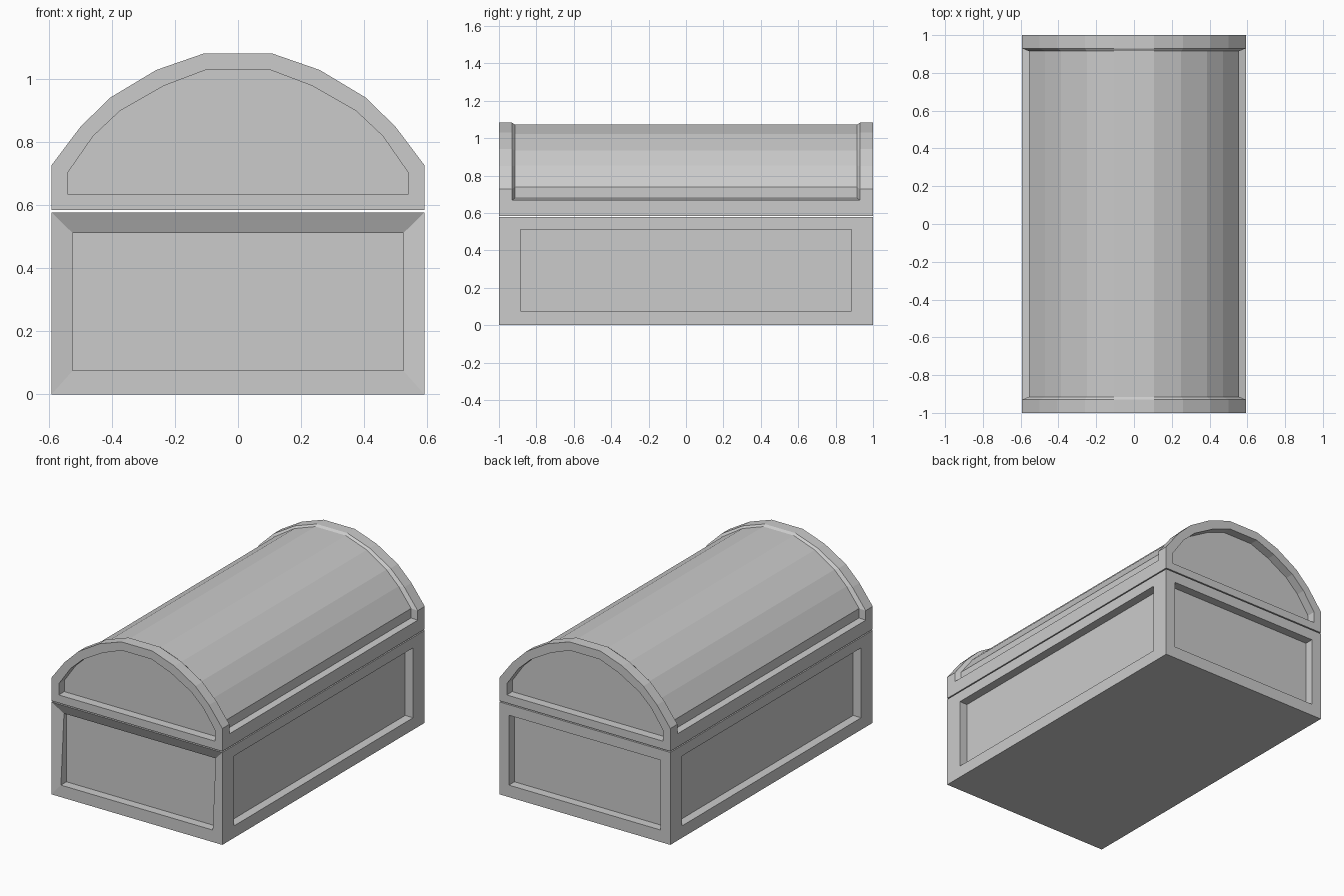
import bpy, bmesh
from mathutils import Vector

if "Cube" in bpy.data.objects:
    bpy.data.objects.remove(bpy.data.objects["Cube"])

W, L, TOP, DEPTH = 0.592, 1.0, 0.578, 0.055


def finish(bm, name):
    bmesh.ops.remove_doubles(bm, verts=bm.verts, dist=0.0002)
    bmesh.ops.recalc_face_normals(bm, faces=bm.faces)
    me = bpy.data.meshes.new(name)
    bm.to_mesh(me)
    bm.free()
    ob = bpy.data.objects.new(name, me)
    bpy.context.collection.objects.link(ob)
    return ob


def bridge(bm, a, b):
    n = len(a)
    for i in range(n):
        j = (i + 1) % n
        bm.faces.new((a[i], a[j], b[j], b[i]))


def rect(place, h, z0, z1):
    return [place(-h, z0), place(h, z0), place(h, z1), place(-h, z1)]


# Chest body: four walls, each with a framed recessed panel
bm = bmesh.new()


def wall(place, half, inner, inward, lean=0.0):
    outer = rect(place, half, 0, TOP)
    rim = rect(place, inner, 0.075, 0.512)
    floor = [p + inward * DEPTH for p in rim]
    for i in (2, 3):
        rim[i] = rim[i] + inward * lean
    rings = [[bm.verts.new(p) for p in r] for r in (outer, rim, floor)]
    bridge(bm, rings[0], rings[1])
    bridge(bm, rings[1], rings[2])
    bm.faces.new(rings[2])


for s in (-1, 1):
    wall(lambda h, z: Vector((h, s * L, z)), W, 0.525, Vector((0, -s, 0)),
         0.03 if s < 0 else 0.0)
    wall(lambda h, z: Vector((s * W, h, z)), L, 0.885, Vector((-s, 0, 0)))
for z in (0, TOP):
    bm.faces.new([bm.verts.new((x, y, z))
                  for x, y in ((-W, -L), (W, -L), (W, L), (-W, L))])
finish(bm, "chest_body")

# Lid: half profiles (x, z) with matching point counts, mirrored in x
end_panel = [(0.54, 0.635), (0.54, 0.65), (0.54, 0.67), (0.54, 0.705),
             (0.46, 0.82), (0.375, 0.90), (0.235, 0.98), (0.103, 1.03)]
end_arch = [(W, 0.585), (W, 0.668), (W, 0.668), (W, 0.728),
            (0.50, 0.85), (0.405, 0.943), (0.26, 1.03), (0.107, 1.083)]
barrel = [(W, 0.585), (W, 0.668), (0.557, 0.679), (0.557, 0.738),
          (0.47, 0.853), (0.386, 0.935), (0.25, 1.022), (0.105, 1.073)]

bm = bmesh.new()
half_rings = [(L - DEPTH, end_panel), (L, end_panel), (L, end_arch),
              (0.93, end_arch), (0.915, barrel)]
sections = [(-y, p) for y, p in half_rings] + half_rings[::-1]
rings = []
for y, prof in sections:
    full = prof + [(-x, z) for x, z in reversed(prof)]
    rings.append([bm.verts.new((x, y, z)) for x, z in full])
for a, b in zip(rings, rings[1:]):
    bridge(bm, a, b)
bm.faces.new(rings[0])
bm.faces.new(rings[-1])
finish(bm, "barrel_lid")
